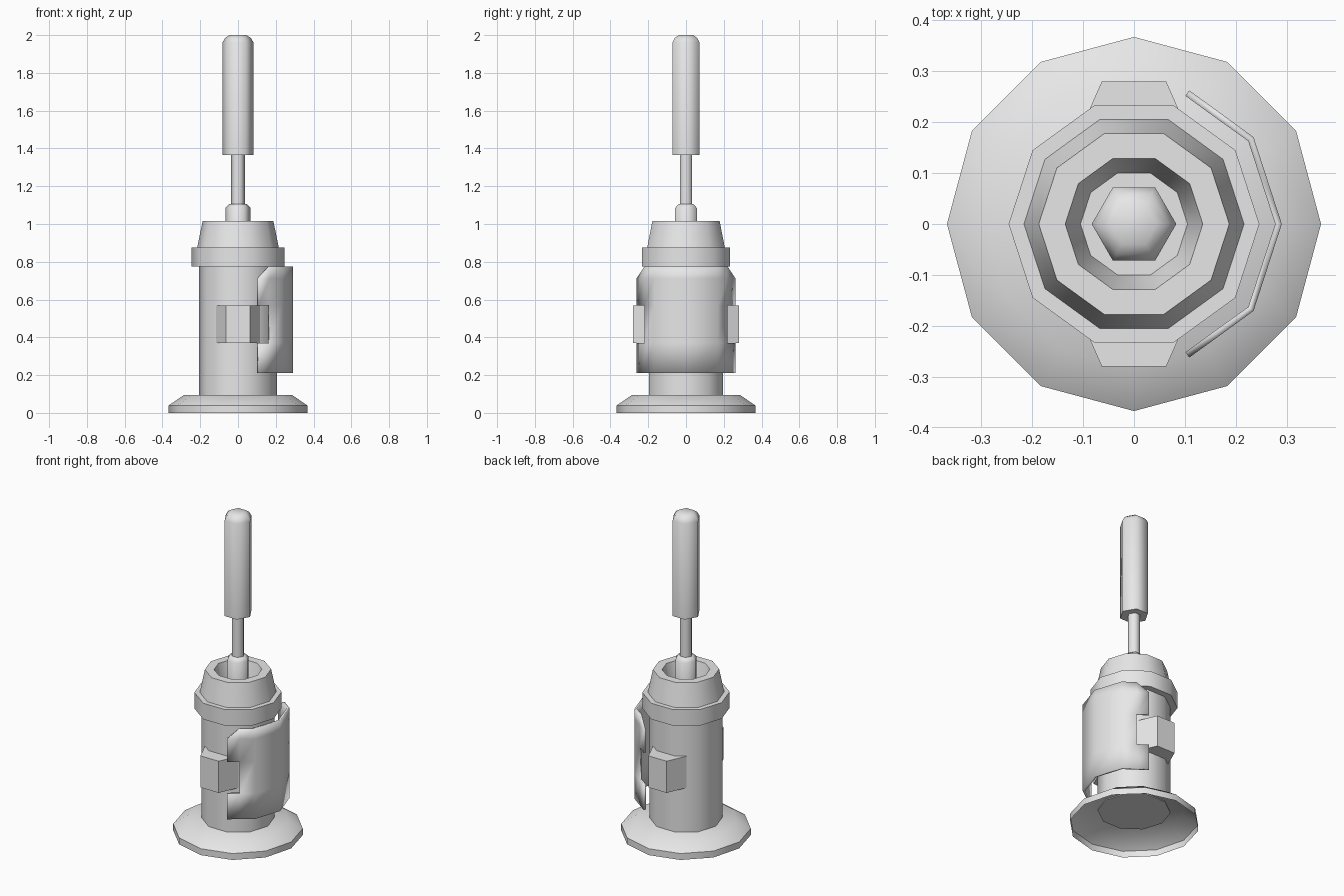
import bpy, bmesh, math
from math import cos, sin, radians

cube = bpy.data.objects.get("Cube")
if cube:
    bpy.data.objects.remove(cube, do_unlink=True)

grey = bpy.data.materials.new("plain_grey")
grey.use_nodes = True
grey.diffuse_color = (0.8, 0.8, 0.8, 1)
grey.node_tree.nodes["Principled BSDF"].inputs["Base Color"].default_value = (0.8, 0.8, 0.8, 1)


def finish(name, bm, angle=None):
    """Turn a bmesh into a coloured object, optionally smooth shaded."""
    mesh = bpy.data.meshes.new(name)
    bm.to_mesh(mesh)
    bm.free()
    mesh.materials.append(grey)
    obj = bpy.data.objects.new(name, mesh)
    bpy.context.collection.objects.link(obj)
    if angle:
        bpy.ops.object.select_all(action='DESELECT')
        obj.select_set(True)
        bpy.context.view_layer.objects.active = obj
        bpy.ops.object.shade_smooth_by_angle(angle=radians(angle))
    return obj


def lathe(name, profile, sides, angle, close_start=True):
    """Spin a (radius, height) profile, listed from bottom to top, with capped ends."""
    bm = bmesh.new()
    turns = [2 * math.pi * i / sides for i in range(sides)]
    rings = [[bm.verts.new((r * cos(t), r * sin(t), z)) for t in turns] for r, z in profile]
    for low, high in zip(rings, rings[1:]):
        for i in range(sides):
            j = (i + 1) % sides
            bm.faces.new((low[i], low[j], high[j], high[i]))
    if close_start:
        bm.faces.new(rings[0][::-1])
    bm.faces.new(rings[-1])
    return finish(name, bm, angle)


# Flared foot, open underneath
lathe("base_flange", [(0.367, 0), (0.367, 0.04), (0.285, 0.095)], 12, 40, close_start=False)

# Ten-sided body, collar and hollow tapered neck
lathe("body", [(0.206, 0.09), (0.206, 0.8)], 10, 40)
lathe("collar", [(0.246, 0.775), (0.246, 0.875)], 10, 40)
lathe("neck", [(0.217, 0.87), (0.187, 1.017), (0.135, 1.017), (0.105, 0.9)], 10, 40)

# Six-sided plunger and grip
lathe("plunger_socket", [(0.066, 0.89), (0.066, 1.085), (0.045, 1.107)], 6, 65)
lathe("plunger_rod", [(0.037, 1.1), (0.037, 1.38)], 6, 65)
lathe("grip", [(0.083, 1.365), (0.083, 1.96), (0.068, 1.985), (0.045, 2.0)], 6, 65)

# Tapered blocks on the front and back
for name, side in (("front_block", -1), ("back_block", 1)):
    bm = bmesh.new()
    outline = [(-0.116, 0.16), (0.116, 0.16), (0.063, 0.28), (-0.063, 0.28)]
    face = bm.faces.new([bm.verts.new((x, side * y, 0.371)) for x, y in outline])
    top = bmesh.ops.extrude_face_region(bm, geom=[face])["geom"]
    bmesh.ops.translate(bm, vec=(0, 0, 0.197), verts=[v for v in top if isinstance(v, bmesh.types.BMVert)])
    bmesh.ops.recalc_face_normals(bm, faces=bm.faces)
    finish(name, bm)

# Curved side guard with clipped top corners and notches around the blocks
angles = [-67.5, -53, -36, 0, 36, 53, 67.5]
heights = [0.212, 0.371, 0.568, 0.711, 0.775]
bm = bmesh.new()
grid = []
for a in angles:
    radius = 0.29 * cos(radians(18)) / cos(radians(a % 36 - 18))
    grid.append([bm.verts.new((radius * cos(radians(a)), radius * sin(radians(a)), z)) for z in heights])
last_col, last_row = len(angles) - 2, len(heights) - 2
for i in range(last_col + 1):
    for j in range(last_row + 1):
        end = i in (0, last_col)
        if end and j == 1:
            continue
        quad = [grid[i][j], grid[i + 1][j], grid[i + 1][j + 1], grid[i][j + 1]]
        if end and j == last_row:
            quad.pop(3 if i == 0 else 2)
        bm.faces.new(quad)
bmesh.ops.delete(bm, geom=[v for v in bm.verts if not v.link_faces], context='VERTS')
guard = finish("side_guard", bm, 40)
shell = guard.modifiers.new("thickness", 'SOLIDIFY')
shell.thickness = 0.013
shell.offset = -1
# Keep the thickness below the edge-sharpening step
guard.modifiers.move(len(guard.modifiers) - 1, 0)
